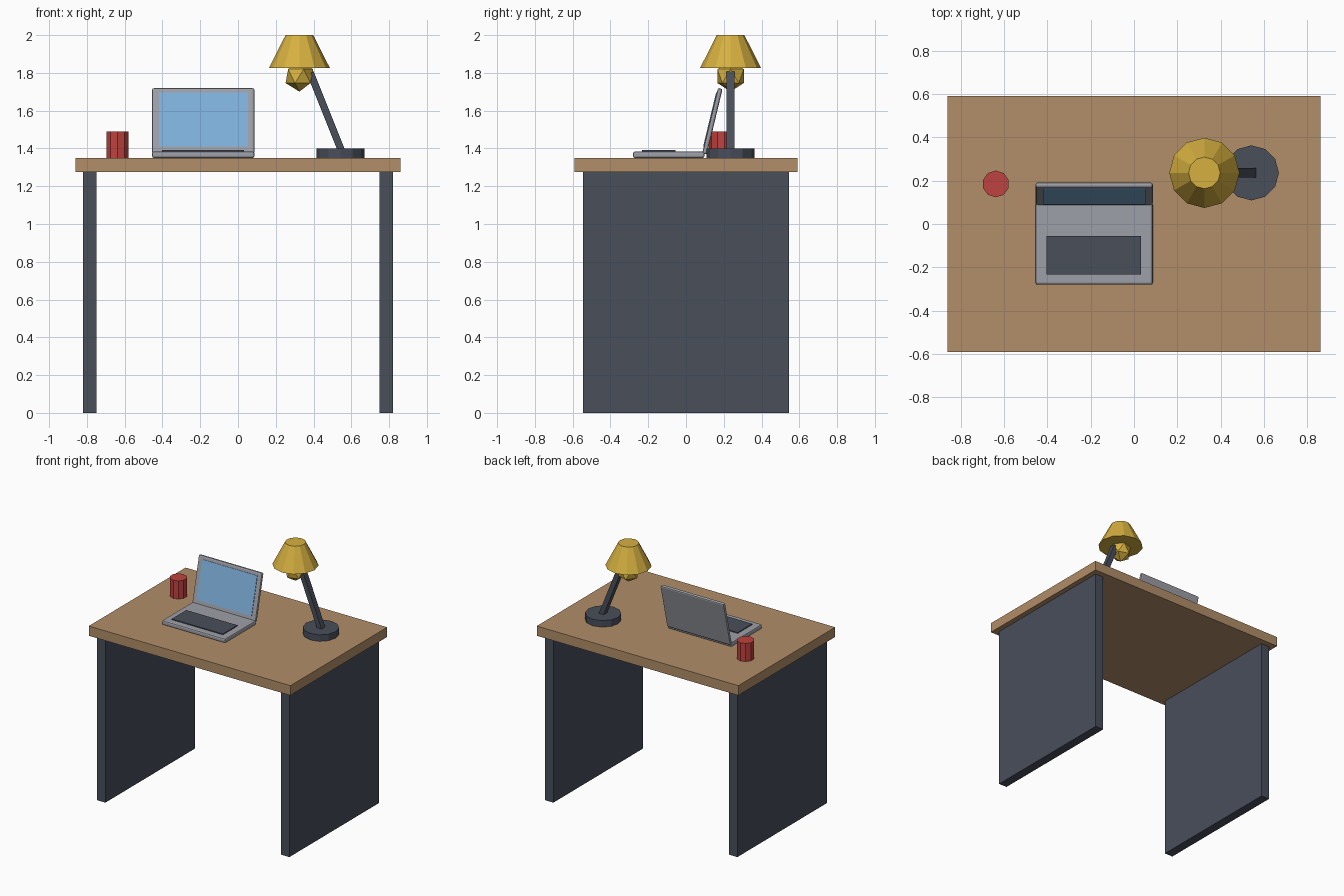
import bpy, math
from mathutils import Vector, Matrix

if "Cube" in bpy.data.objects:
    bpy.data.objects.remove(bpy.data.objects["Cube"])


def srgb(r, g, b):
    return tuple(((c / 255 + 0.055) / 1.055) ** 2.4 for c in (r, g, b)) + (1.0,)


def material(name, *rgb):
    m = bpy.data.materials.new(name)
    m.diffuse_color = srgb(*rgb)
    m.use_nodes = True
    m.node_tree.nodes["Principled BSDF"].inputs["Base Color"].default_value = m.diffuse_color
    return m


WOOD = material("wood", 178, 142, 104)
DARK = material("dark grey", 72, 78, 90)
GREY = material("laptop grey", 158, 160, 168)
BLUE = material("screen blue", 128, 178, 220)
RED = material("mug red", 190, 66, 62)
GOLD = material("lamp gold", 214, 176, 64)


def finish(name, mat):
    ob = bpy.context.object
    ob.name = name
    ob.data.materials.append(mat)
    return ob


def box(name, lo, hi, mat, bevel=0):
    lo, hi = Vector(lo), Vector(hi)
    bpy.ops.mesh.primitive_cube_add(size=1)
    ob = finish(name, mat)
    ob.data.transform(Matrix.Diagonal((*(hi - lo), 1)))
    ob.location = (lo + hi) / 2
    if bevel:
        mod = ob.modifiers.new("bevel", 'BEVEL')
        mod.width, mod.segments = bevel, 2
    return ob


def cone(name, x, y, z0, z1, r0, r1, mat, sides=12):
    bpy.ops.mesh.primitive_cone_add(vertices=sides, radius1=r0, radius2=r1,
                                    depth=z1 - z0, location=(x, y, (z0 + z1) / 2))
    return finish(name, mat)


# Desk
box("desk_top", (-0.86, -0.59, 1.275), (0.86, 0.59, 1.35), WOOD)
for side, x in (("left", -0.785), ("right", 0.785)):
    box(side + "_panel", (x - 0.035, -0.545, 0), (x + 0.035, 0.545, 1.275), DARK)

# Laptop base and keyboard
LX0, LX1 = -0.455, 0.087
box("laptop_base", (LX0, -0.28, 1.35), (LX1, 0.098, 1.384), GREY, 0.01)
box("keyboard", (-0.403, -0.232, 1.383), (0.033, -0.055, 1.391), DARK)

# Laptop lid: built upright around the hinge line, then leaned back
lid = box("laptop_lid", (LX0, 0, 0), (LX1, 0.025, 0.357), GREY, 0.01)
screen = box("screen", (-0.418, -0.004, 0.037), (0.052, 0.002, 0.33), BLUE)
lean = Matrix.Translation((0, 0.086, 1.374)) @ Matrix.Rotation(math.radians(-13.5), 4, 'X')
for ob in (lid, screen):
    ob.matrix_world = lean @ Matrix.Translation(ob.location)

# Mug
cone("mug", -0.638, 0.185, 1.35, 1.49, 0.062, 0.062, RED, 10)

# Lamp
LY = 0.236
cone("lamp_base", 0.542, LY, 1.35, 1.40, 0.127, 0.127, DARK)
a, b = Vector((0.547, LY, 1.39)), Vector((0.383, LY, 1.80))
arm = box("lamp_arm", (-0.019, -0.022, 0), (0.019, 0.022, (b - a).length), DARK)
arm.location = (a + b) / 2
arm.rotation_euler.y = math.atan2(b.x - a.x, b.z - a.z)
cone("lamp_shade", 0.325, LY, 1.825, 2.0, 0.162, 0.073, GOLD)
bpy.ops.mesh.primitive_ico_sphere_add(subdivisions=1, radius=0.082, location=(0.325, LY, 1.783))
finish("lamp_bulb", GOLD)
